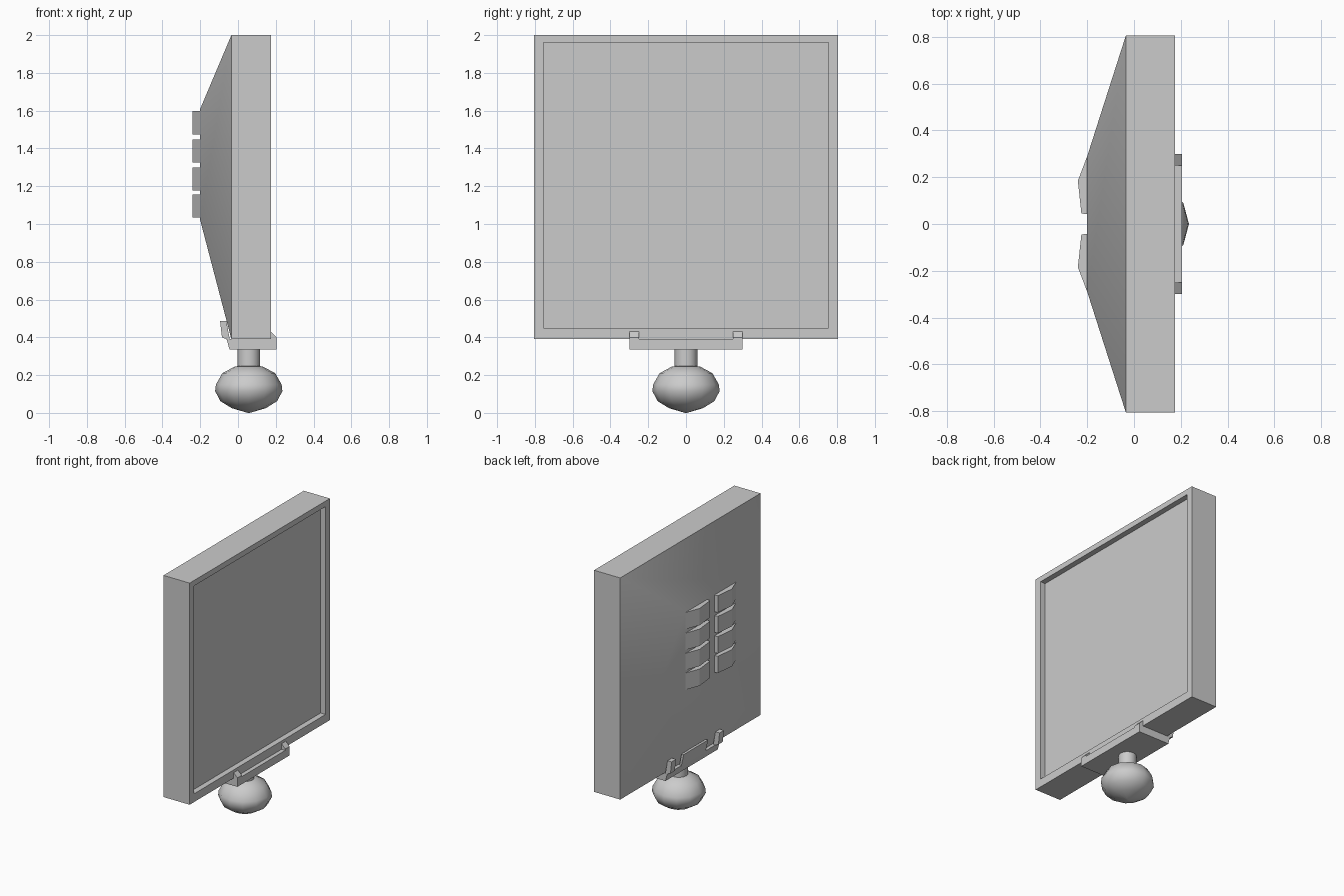
import bpy
import bmesh
from math import radians, cos, sin, pi

cube = bpy.data.objects.get("Cube")
if cube:
    bpy.data.objects.remove(cube)

grey = bpy.data.materials.new("light grey")
grey.use_nodes = True
grey.diffuse_color = (0.6, 0.6, 0.6, 1)
grey.node_tree.nodes["Principled BSDF"].inputs["Base Color"].default_value = (0.6, 0.6, 0.6, 1)


def loft(name, rings, smooth=None):
    """Bridge a list of equal-sized point rings and cap both ends."""
    bm = bmesh.new()
    loops = [[bm.verts.new(p) for p in ring] for ring in rings]
    n = len(loops[0])
    for a, b in zip(loops, loops[1:]):
        for i in range(n):
            j = (i + 1) % n
            bm.faces.new((a[i], a[j], b[j], b[i]))
    bm.faces.new(loops[0])
    bm.faces.new(loops[-1])
    bmesh.ops.recalc_face_normals(bm, faces=bm.faces)
    mesh = bpy.data.meshes.new(name)
    bm.to_mesh(mesh)
    bm.free()
    mesh.materials.append(grey)
    obj = bpy.data.objects.new(name, mesh)
    bpy.context.collection.objects.link(obj)
    if smooth:
        bpy.ops.object.select_all(action='DESELECT')
        obj.select_set(True)
        bpy.context.view_layer.objects.active = obj
        bpy.ops.object.shade_smooth_by_angle(angle=radians(smooth))
    return obj


def rect(x, half, low, high):
    return [(x, -half, low), (x, half, low), (x, half, high), (x, -half, high)]


def side_prism(name, profile, y0, y1):
    """Extrude an x-z profile along y."""
    return loft(name, [[(x, y, z) for x, z in profile] for y in (y0, y1)])


def turned(name, profile, sides, smooth):
    """Turn a radius-height profile around the stand axis."""
    return loft(name, [[(0.057 + r * cos(2 * pi * i / sides),
                         r * sin(2 * pi * i / sides), z) for i in range(sides)]
                       for r, z in profile], smooth)


# Screen housing: recessed screen, frame, sides, tapered back
loft("screen_housing", [
    rect(0.135, 0.755, 0.45, 1.96),
    rect(0.175, 0.755, 0.45, 1.96),
    rect(0.175, 0.805, 0.39, 2.0),
    rect(-0.035, 0.805, 0.39, 2.0),
    rect(-0.2, 0.29, 1.02, 1.61),
], 30)

# Two columns of back vents
vent = [(-0.19, 0.04), (-0.225, 0.045), (-0.24, 0.185), (-0.2, 0.29), (-0.19, 0.29)]
for side, label in ((1, "left"), (-1, "right")):
    for row, low in enumerate((1.035, 1.178, 1.325, 1.475)):
        loft(f"vent_{label}_{row + 1}",
             [[(x, side * y, z) for x, y in vent] for z in (low, low + 0.122)])

# Stand tray, front lip and rear clip
side_prism("stand_tray", [(-0.045, 0.335), (0.205, 0.335), (0.205, 0.39), (-0.06, 0.39)], -0.3, 0.3)
side_prism("rear_clip", [(-0.06, 0.385), (-0.045, 0.385), (-0.062, 0.475), (-0.08, 0.475)], -0.14, 0.14)

# Front tabs and rear prongs at both ends of the tray
tab = [(0.175, 0.385), (0.205, 0.385), (0.205, 0.4), (0.175, 0.43)]
prong = [(-0.04, 0.37), (-0.06, 0.39), (-0.085, 0.4), (-0.095, 0.487), (-0.062, 0.487)]
for side, label in ((1, "left"), (-1, "right")):
    side_prism(f"front_tab_{label}", tab, side * 0.25, side * 0.3)
    side_prism(f"rear_prong_{label}", prong, side * 0.25, side * 0.3)

# Neck and rounded foot
turned("neck", [(0.06, 0.22), (0.06, 0.34)], 16, 40)
turned("foot", [(0.005, 0.0), (0.09, 0.025), (0.15, 0.062), (0.178, 0.115),
                (0.174, 0.15), (0.14, 0.21), (0.075, 0.245), (0.04, 0.25)], 12, 60)
